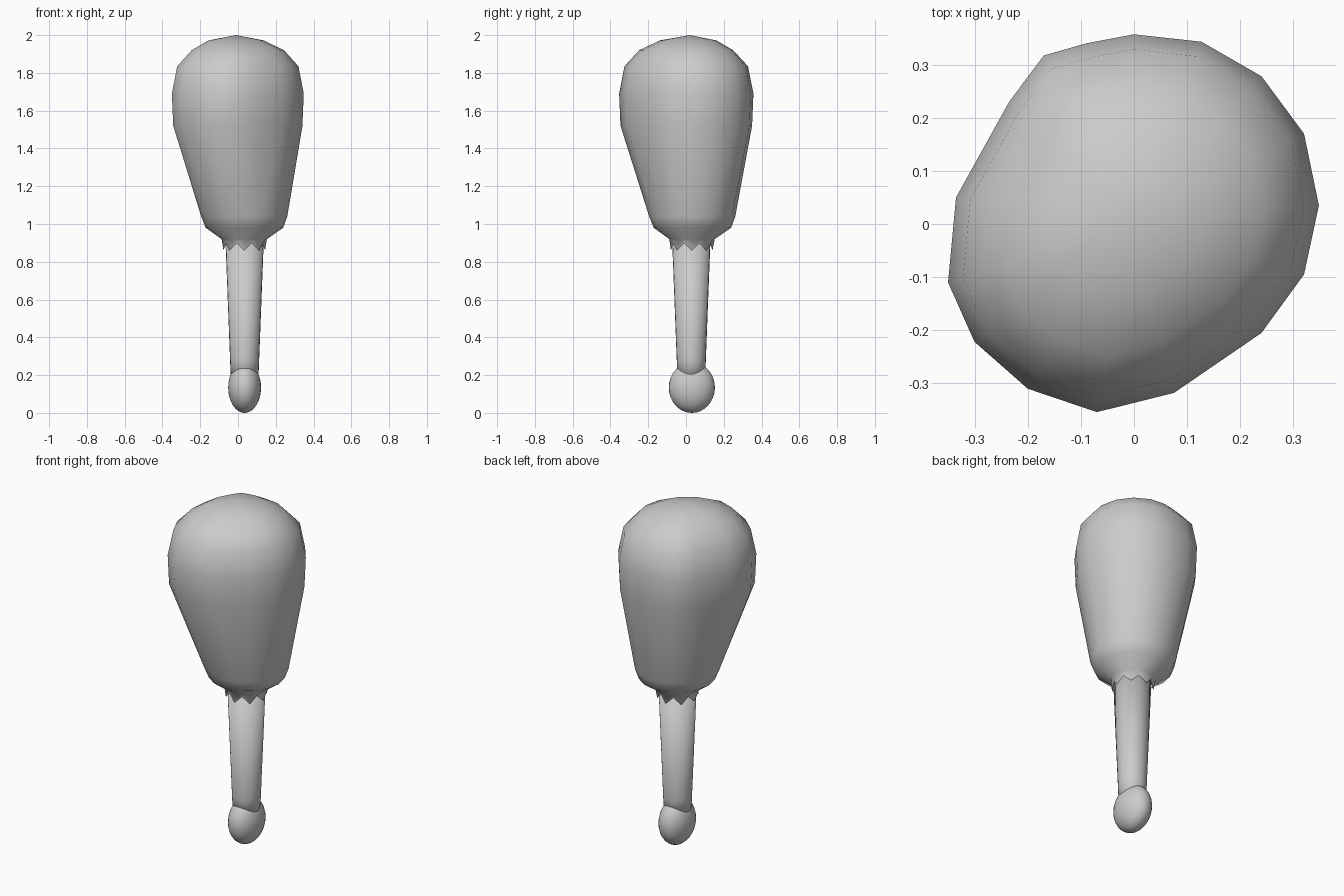
import bpy, bmesh
from math import sin, cos, tau

if "Cube" in bpy.data.objects:
    bpy.data.objects.remove(bpy.data.objects["Cube"])

N = 16


def loft(name, rings, cap_bottom=None, cap_top=None):
    """Bridge rings of equal size into a smooth-shaded skin."""
    bm = bmesh.new()
    vr = [[bm.verts.new(p) for p in r] for r in rings]
    n = len(rings[0])
    for a, b in zip(vr, vr[1:]):
        for i in range(n):
            j = (i + 1) % n
            bm.faces.new((a[i], a[j], b[j], b[i]))
    for ring, tip in ((vr[0], cap_bottom), (vr[-1], cap_top)):
        if tip:
            t = bm.verts.new(tip)
            for i in range(n):
                bm.faces.new((ring[i], ring[(i + 1) % n], t))
    bmesh.ops.recalc_face_normals(bm, faces=bm.faces)
    me = bpy.data.meshes.new(name)
    bm.to_mesh(me)
    bm.free()
    me.shade_smooth()
    ob = bpy.data.objects.new(name, me)
    bpy.context.collection.objects.link(ob)
    return ob


def circle(cx, cy, r, z, n=N):
    return [(cx + r * cos(tau * i / n), cy + r * sin(tau * i / n), z) for i in range(n)]


# Head: round at the collar, slightly lopsided at its widest
wide = [(.348, .035), (.32, .17), (.24, .278), (.127, .343), (0, .357), (-.09, .34),
        (-.17, .317), (-.235, .23), (-.335, .05), (-.35, -.11), (-.30, -.222),
        (-.20, -.31), (-.07, -.354), (.075, -.318), (.24, -.205), (.32, -.095)]


def bulb(s, z, ox=0, oy=0):
    return [(x * s + ox, y * s + oy, z) for x, y in wide]


# Ragged collar edge around the handle
collar = [(.033 + (.11 - .006 * (i % 2)) * cos(tau * i / N),
           .03 + (.11 - .006 * (i % 2)) * sin(tau * i / N),
           .90 if i % 2 else .86) for i in range(N)]
loft("head", [collar,
              circle(.033, .032, .12, .92), circle(.034, .034, .205, .98),
              circle(.033, .033, .228, 1.04),
              bulb(.98, 1.52), bulb(1, 1.69), bulb(.92, 1.835),
              bulb(.70, 1.92), bulb(.42, 1.972, -.01, .01)],
     cap_top=(-.01, .02, 2.0))

# Tapered handle
loft("handle", [circle(.035, .028, .073, .18, 24), circle(.035, .028, .077, .28, 24),
                circle(.035, .028, .103, .95, 24)],
     cap_bottom=(.035, .028, .18), cap_top=(.035, .028, .95))

# Flattened end knob
bpy.ops.mesh.primitive_uv_sphere_add(segments=32, ring_count=16, radius=1, location=(.035, .031, .134))
knob = bpy.context.object
knob.name = "knob"
knob.scale = (.087, .122, .134)
bpy.ops.object.shade_smooth()
